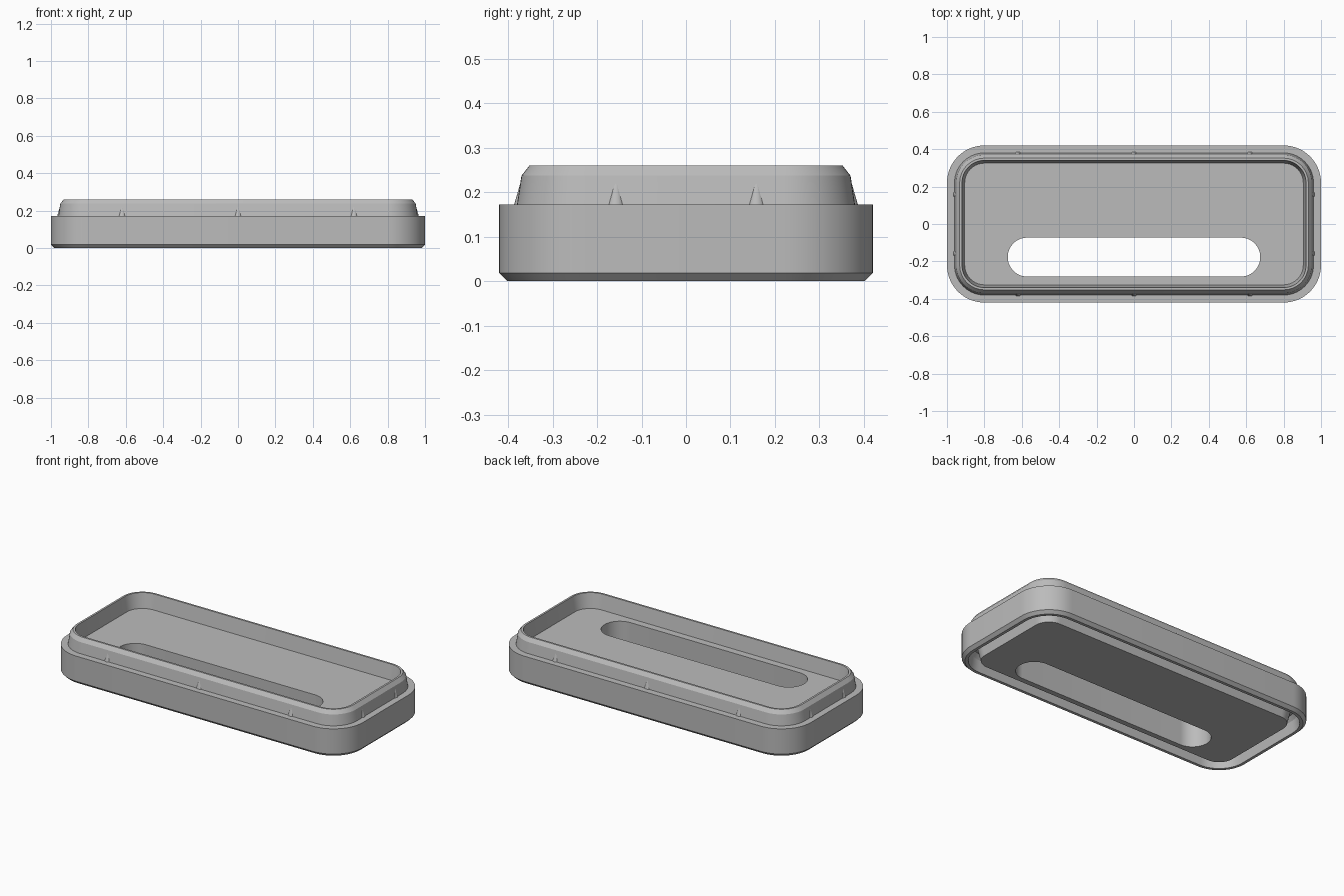
import bpy, bmesh
from math import cos, sin, pi

old = bpy.data.objects.get("Cube")
if old:
    bpy.data.objects.remove(old, do_unlink=True)

HALF_X, HALF_Y, RADIUS = 1.0, 0.42, 0.2

grey = bpy.data.materials.new("mid grey")
grey.use_nodes = True
grey.diffuse_color = (0.5, 0.5, 0.5, 1)
shader = next(n for n in grey.node_tree.nodes if n.type == 'BSDF_PRINCIPLED')
shader.inputs["Base Color"].default_value = grey.diffuse_color
shader.inputs["Roughness"].default_value = 0.6


def rounded_loop(bm, hx, hy, r, z, y0=0.0, steps=14):
    """Ring of vertices round a rounded rectangle."""
    ring = []
    corners = ((1, 1), (-1, 1), (-1, -1), (1, -1))
    for k, (sx, sy) in enumerate(corners):
        for i in range(steps + 1):
            a = pi / 2 * (k + i / steps)
            ring.append(bm.verts.new((sx * (hx - r) + r * cos(a),
                                      y0 + sy * (hy - r) + r * sin(a), z)))
    return ring


def loft(bm, rings):
    """Join successive rings and cap both ends."""
    for a, b in zip(rings, rings[1:]):
        n = len(a)
        for i in range(n):
            j = (i + 1) % n
            bm.faces.new((a[i], a[j], b[j], b[i]))
    bm.faces.new(rings[0])
    bm.faces.new(rings[-1])


def finish(bm, name):
    bmesh.ops.recalc_face_normals(bm, faces=bm.faces)
    mesh = bpy.data.meshes.new(name)
    bm.to_mesh(mesh)
    bm.free()
    mesh.materials.append(grey)
    obj = bpy.data.objects.new(name, mesh)
    bpy.context.collection.objects.link(obj)
    return obj


def activate(obj):
    bpy.ops.object.select_all(action='DESELECT')
    obj.select_set(True)
    bpy.context.view_layer.objects.active = obj


# Tray: (inset, height) from floor, over the rim, down the wall, through the underside groove
profile = [(0.095, 0.17), (0.08, 0.26), (0.068, 0.26), (0.05, 0.237),
           (0.04, 0.172), (0, 0.172), (0, 0.018), (0.018, 0),
           (0.036, 0), (0.046, 0.07), (0.064, 0.094), (0.084, 0.094),
           (0.106, 0)]
bm = bmesh.new()
loft(bm, [rounded_loop(bm, HALF_X - i, HALF_Y - i, RADIUS - i, z) for i, z in profile])
tray = finish(bm, "tray_body")

# Long slot through the floor
bm = bmesh.new()
loft(bm, [rounded_loop(bm, 0.675, 0.104, 0.1035, z, -0.177) for z in (-0.1, 0.4)])
cutter = finish(bm, "slot_cutter")
cutter.hide_render = True
cut = tray.modifiers.new("slot", 'BOOLEAN')
cut.operation = 'DIFFERENCE'
cut.solver = 'EXACT'
cut.object = cutter
activate(tray)
bpy.ops.object.modifier_apply(modifier=cut.name)
bpy.data.objects.remove(cutter, do_unlink=True)
bpy.ops.object.shade_smooth_by_angle(angle=pi / 7)


# Small snap ribs around the rim
def rib(name, x, y):
    bpy.ops.mesh.primitive_cone_add(vertices=16, radius1=0.022, radius2=0.003,
                                    depth=0.066, location=(x, y, 0.203))
    obj = bpy.context.object
    obj.name = name
    obj.data.materials.append(grey)
    bpy.ops.object.shade_smooth_by_angle(angle=pi / 6)


RIB_INSET = 0.055
for s, side in ((-1, "front"), (1, "back")):
    for n, x in enumerate((-0.62, 0, 0.62), 1):
        rib(f"{side}_rib_{n}", x, s * (HALF_Y - RIB_INSET))
for s, side in ((-1, "right"), (1, "left")):
    for n, y in enumerate((-0.158, 0.158), 1):
        rib(f"{side}_rib_{n}", s * (HALF_X - RIB_INSET), y)
